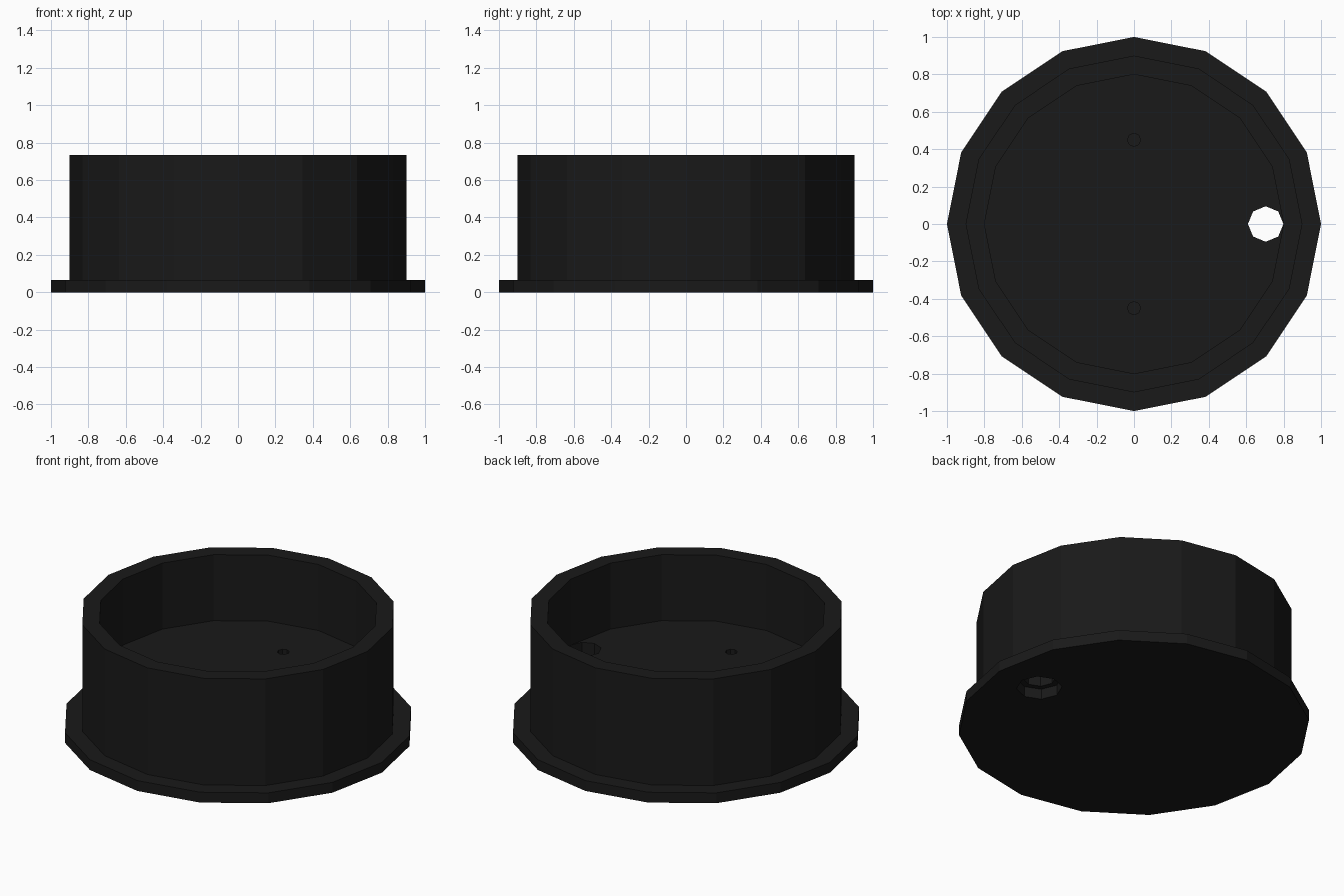
import bpy, bmesh
from math import cos, sin, pi

if "Cube" in bpy.data.objects:
    bpy.data.objects.remove(bpy.data.objects["Cube"])


def lathe(name, profile, sides, x=0.0, y=0.0):
    """Solid made by turning (radius, z) points, closed by flat end caps."""
    bm = bmesh.new()
    rings = [[bm.verts.new((x + r * cos(2 * pi * i / sides),
                            y + r * sin(2 * pi * i / sides), z))
              for i in range(sides)] for r, z in profile]
    for a, b in zip(rings, rings[1:]):
        for i in range(sides):
            j = (i + 1) % sides
            bm.faces.new((a[i], a[j], b[j], b[i]))
    bm.faces.new(rings[0][::-1])
    bm.faces.new(rings[-1])
    bmesh.ops.recalc_face_normals(bm, faces=bm.faces)
    mesh = bpy.data.meshes.new(name)
    bm.to_mesh(mesh)
    bm.free()
    obj = bpy.data.objects.new(name, mesh)
    bpy.context.collection.objects.link(obj)
    return obj


# Cup with base flange, thick wall and raised solid floor
cup = lathe("flanged_cup", [(1, 0), (1, 0.065), (0.9, 0.065), (0.9, 0.735),
                            (0.8, 0.735), (0.8, 0.32)], 16)
black = bpy.data.materials.new("black_plastic")
black.diffuse_color = (0.01, 0.01, 0.01, 1)
black.use_nodes = True
black.node_tree.nodes["Principled BSDF"].inputs["Base Color"].default_value = black.diffuse_color
cup.data.materials.append(black)

# Stepped cable hole, wider through the flange
cutters = [lathe("cable_hole_cutter",
                 [(0.13, -0.1), (0.13, 0.065), (0.095, 0.065), (0.095, 0.4)],
                 8, x=0.704)]
# Two blind screw holes in the floor
for side in (-1, 1):
    cutters.append(lathe("screw_hole_cutter", [(0.035, 0.2), (0.035, 0.4)],
                         8, y=0.45 * side))

for cutter in cutters:
    cutter.hide_render = True
    cutter.hide_set(True)
    mod = cup.modifiers.new("drill", "BOOLEAN")
    mod.operation = "DIFFERENCE"
    mod.solver = "EXACT"
    mod.object = cutter
